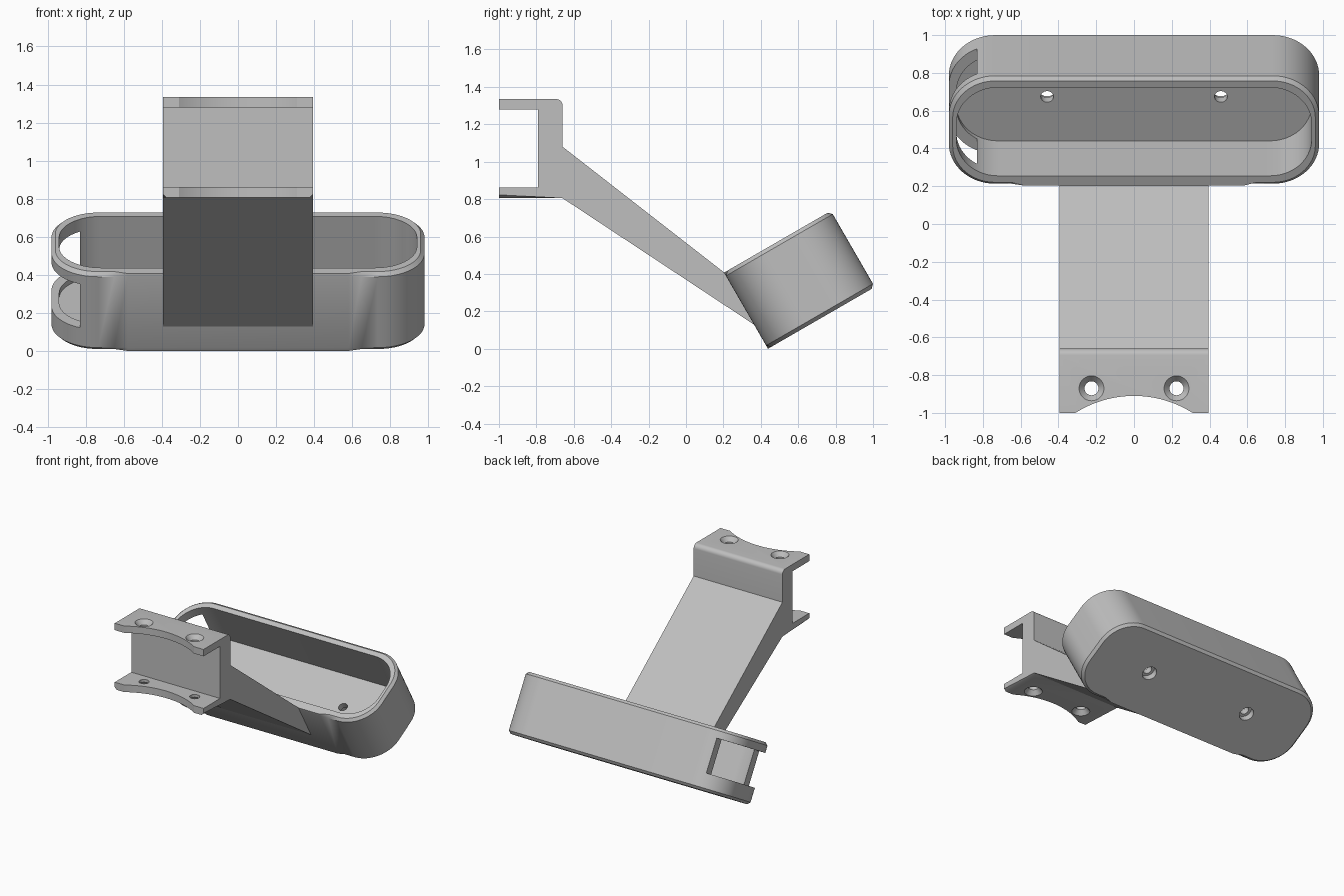
import bpy, bmesh, math
from mathutils import Matrix, Vector

cube = bpy.data.objects.get("Cube")
if cube:
    bpy.data.objects.remove(cube, do_unlink=True)

grey = bpy.data.materials.new("plain_grey")
grey.use_nodes = True
COLOUR = (0.52, 0.52, 0.52, 1)
grey.diffuse_color = COLOUR
grey.node_tree.nodes["Principled BSDF"].inputs["Base Color"].default_value = COLOUR


def make_object(name, bm, matrix=Matrix()):
    bmesh.ops.transform(bm, matrix=matrix, verts=bm.verts)
    bmesh.ops.recalc_face_normals(bm, faces=bm.faces)
    mesh = bpy.data.meshes.new(name)
    bm.to_mesh(mesh)
    bm.free()
    mesh.materials.append(grey)
    obj = bpy.data.objects.new(name, mesh)
    bpy.context.collection.objects.link(obj)
    return obj


def activate(obj):
    bpy.ops.object.select_all(action='DESELECT')
    obj.select_set(True)
    bpy.context.view_layer.objects.active = obj


def cut(target, cutter):
    mod = target.modifiers.new("cut", 'BOOLEAN')
    mod.operation = 'DIFFERENCE'
    mod.solver = 'EXACT'
    mod.object = cutter
    activate(target)
    bpy.ops.object.modifier_apply(modifier=mod.name)
    bpy.data.objects.remove(cutter, do_unlink=True)


def cut_round(target, x, y, z0, z1, r0, r1, frame=Matrix(), sides=32):
    """Cut a cylinder or cone running from z0 (radius r0) to z1 (radius r1)."""
    bm = bmesh.new()
    bmesh.ops.create_cone(bm, cap_ends=True, segments=sides, radius1=r0, radius2=r1,
                          depth=z1 - z0, matrix=Matrix.Translation((x, y, (z0 + z1) / 2)))
    cut(target, make_object("cutter", bm, frame))


def cut_box(target, low, high, frame=Matrix()):
    low, high = Vector(low), Vector(high)
    bm = bmesh.new()
    bmesh.ops.create_cube(bm, size=1)
    bmesh.ops.scale(bm, vec=high - low, verts=bm.verts)
    bmesh.ops.translate(bm, vec=(low + high) / 2, verts=bm.verts)
    cut(target, make_object("cutter", bm, frame))


# Tilted tray: a loft of rounded rectangles, outside and inside
HX, HY, DEPTH, EDGE, FLOOR = 0.98, 0.33, 0.47, 0.02, 0.10
tilt = Matrix.Translation((0, 0.724, 0.165)) @ Matrix.Rotation(math.radians(30), 4, 'X')


def ring(hx, hy, radius, z, lip):
    """Rounded rectangle; the middle of its front edge bulges out to y = -lip."""
    pts = []
    corners = ((1, -1, -90), (1, 1, 0), (-1, 1, 90), (-1, -1, 180))
    for sx, sy, start in corners:
        for i in range(17):
            a = math.radians(start + 90 * i / 16)
            pts.append((sx * (hx - radius) + radius * math.cos(a),
                        sy * (hy - radius) + radius * math.sin(a), z))
    pts += [(-0.65, -hy, z), (-0.58, -lip, z), (0.58, -lip, z), (0.65, -hy, z)]
    return pts


R = 0.245
rings = [
    ring(HX - EDGE, HY - EDGE, R - EDGE, 0, HY),
    ring(HX, HY, R, EDGE, HY),
    ring(HX, HY, R, DEPTH - EDGE, HY),
    ring(HX - EDGE, HY - EDGE, R - EDGE, DEPTH, HY),
    ring(0.94, 0.27, 0.22, DEPTH, 0.27),
    ring(0.94, 0.27, 0.22, FLOOR, 0.27),
]
bm = bmesh.new()
loops = [[bm.verts.new(p) for p in pts] for pts in rings]
for a, b in zip(loops, loops[1:]):
    for i in range(len(a)):
        j = (i + 1) % len(a)
        bm.faces.new((a[i], a[j], b[j], b[i]))
bm.faces.new(loops[0])
bm.faces.new(loops[-1])
tray = make_object("tray", bm, tilt)

# Slot through one end, and counterbored screw holes in the floor
cut_box(tray, (-1.2, -0.5, 0.13), (-0.83, 0.5, 0.395), tilt)
for x in (-0.46, 0.46):
    cut_round(tray, x, 0, -0.1, 0.2, 0.034, 0.034, tilt)
    cut_round(tray, x, 0, -0.1, 0.05, 0.055, 0.055, tilt)

# Arm with its C-shaped bracket: one side profile extruded across the width
W, TOP, BOTTOM = 0.394, 1.335, 0.805
profile = [(-1, TOP)]
for i in range(9):
    a = math.radians(90 - 90 * i / 8)
    profile.append((-0.695 + 0.035 * math.cos(a), TOP - 0.035 + 0.035 * math.sin(a)))
profile += [(-0.66, 1.08), (0.205, 0.407), (0.235, 0.41), (0.40, 0.14), (0.37, 0.125),
            (-0.66, BOTTOM), (-1, BOTTOM), (-1, 0.862), (-0.79, 0.862),
            (-0.79, 1.28), (-1, 1.28)]
bm = bmesh.new()
face = bm.faces.new([bm.verts.new((-W, y, z)) for y, z in profile])
side = bmesh.ops.extrude_face_region(bm, geom=[face])
bmesh.ops.translate(bm, vec=(2 * W, 0, 0),
                    verts=[v for v in side["geom"] if isinstance(v, bmesh.types.BMVert)])
# Chamfer the lower side edges of the bracket
low_edges = [e for e in bm.edges
             if all(abs(v.co.z - BOTTOM) < 0.001 and v.co.y < -0.6 for v in e.verts)
             and abs(e.verts[0].co.x - e.verts[1].co.x) < 0.001]
bmesh.ops.bevel(bm, geom=low_edges, offset=0.018, segments=1, affect='EDGES')
arm = make_object("arm_bracket", bm)

# Curved front edge and countersunk holes on both flanges
cut_round(arm, 0, -1.489, 0.5, 1.6, 0.579, 0.579, sides=128)
for x in (-0.225, 0.225):
    cut_round(arm, x, -0.87, 0.7, 1.5, 0.037, 0.037)
    cut_round(arm, x, -0.87, TOP - 0.035, TOP + 0.005, 0.037, 0.07)
    cut_round(arm, x, -0.87, BOTTOM - 0.005, BOTTOM + 0.035, 0.07, 0.037)

for obj in (tray, arm):
    activate(obj)
    bpy.ops.object.shade_smooth_by_angle(angle=math.radians(30))
